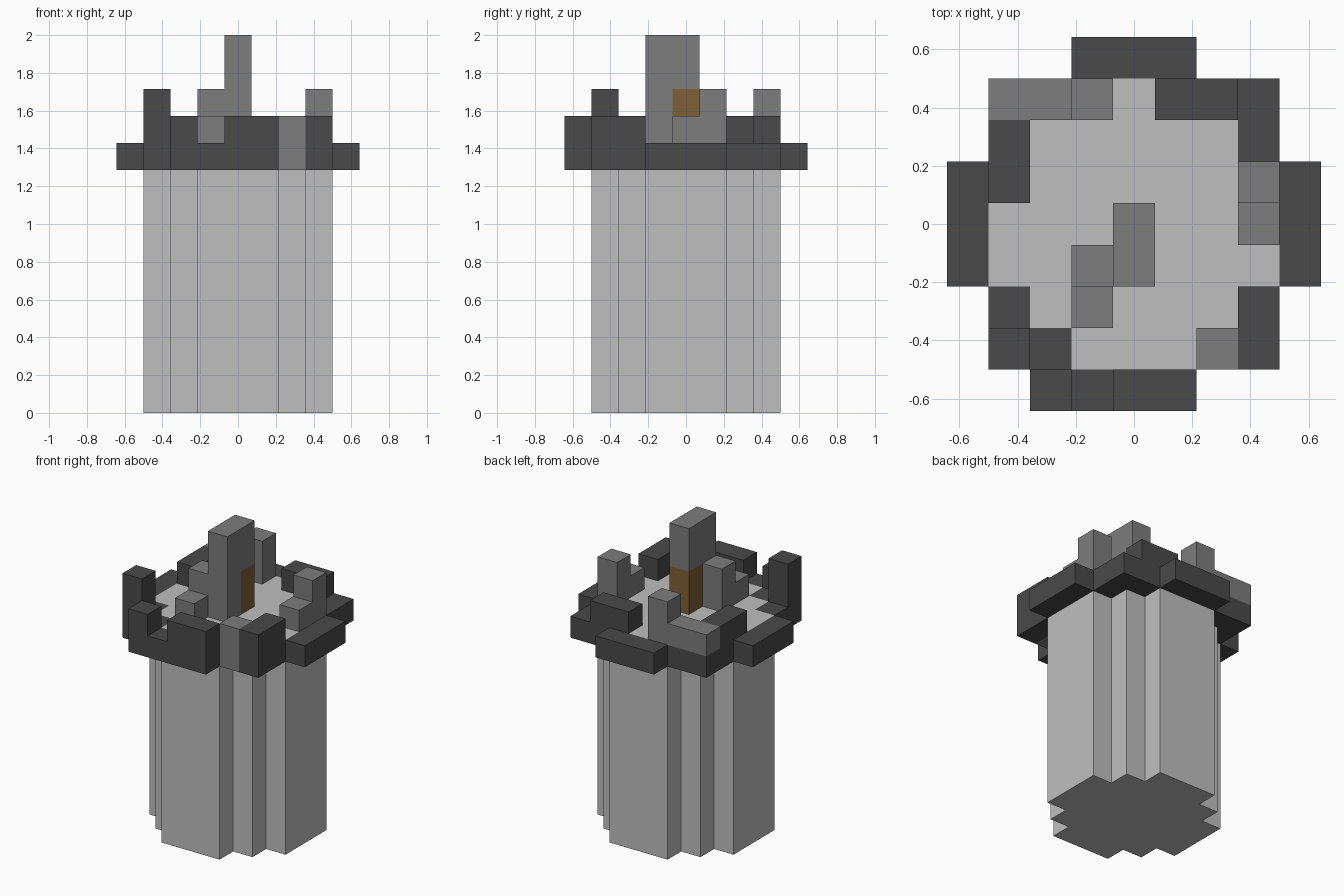
import bpy
import bmesh
from mathutils import Vector

cube = bpy.data.objects.get("Cube")
if cube:
    bpy.data.objects.remove(cube, do_unlink=True)

U = 1 / 7                            # edge of one block
ORIGIN = Vector((-4.5, -4.5, 0))     # corner of the block grid


def material(name, r, g, b):
    mat = bpy.data.materials.new(name)
    mat.use_nodes = True
    mat.diffuse_color = (r, g, b, 1)
    mat.node_tree.nodes["Principled BSDF"].inputs["Base Color"].default_value = (r, g, b, 1)
    return mat


light = material("light_stone", 0.52, 0.52, 0.52)
grey = material("grey_stone", 0.205, 0.205, 0.205)
dark = material("dark_stone", 0.067, 0.067, 0.067)
wood = material("brown_wood", 0.21, 0.115, 0.038)


def add_object(name, bm, mat):
    bmesh.ops.recalc_face_normals(bm, faces=bm.faces)
    mesh = bpy.data.meshes.new(name)
    bm.to_mesh(mesh)
    bm.free()
    mesh.materials.append(mat)
    obj = bpy.data.objects.new(name, mesh)
    bpy.context.collection.objects.link(obj)
    return obj


def block(name, mat, cell, size):
    """Box from its lowest grid cell and its size in blocks."""
    bm = bmesh.new()
    bmesh.ops.create_cube(bm, size=1)
    centre = Vector(cell) + Vector(size) / 2 + ORIGIN
    for v in bm.verts:
        v.co = (v.co * Vector(size) + centre) * U
    return add_object(name, bm, mat)


# Trunk: stepped round profile, one quarter turned four times
quarter = [(3.5, -1.5), (3.5, 1.5), (2.5, 1.5), (2.5, 2.5), (1.5, 2.5)]
bm = bmesh.new()
ring = []
for turn in range(4):
    ring += [bm.verts.new((x * U, y * U, 0)) for x, y in quarter]
    quarter = [(-y, x) for x, y in quarter]
base = bm.faces.new(ring)
top = bmesh.ops.extrude_face_region(bm, geom=[base], use_keep_orig=True)["geom"]
for v in top:
    if isinstance(v, bmesh.types.BMVert):
        v.co.z = 10 * U
add_object("tower_trunk", bm, light)

# Ledges that overhang the four sides
block("front_ledge", dark, (2, 0, 9), (4, 1, 1))
block("back_ledge", dark, (3, 8, 9), (3, 1, 1))
block("right_ledge", dark, (0, 3, 9), (1, 3, 1))
block("left_ledge", dark, (8, 3, 9), (1, 3, 1))

# Front battlements
block("front_right_merlon", dark, (2, 0, 10), (1, 1, 1))
block("front_left_merlon", dark, (4, 0, 10), (2, 1, 1))
block("front_left_corner", dark, (7, 1, 9), (1, 2, 2))
block("front_left_patch", grey, (6, 1, 9), (1, 1, 2))
block("front_right_post", dark, (1, 1, 9), (1, 1, 3))
block("front_right_inner_step", dark, (2, 1, 9), (1, 1, 1))
block("front_right_side_step", dark, (1, 2, 9), (1, 1, 1))

# Back battlements
block("back_right_base", dark, (1, 7, 9), (2, 1, 1))
block("back_right_cap", grey, (1, 7, 10), (2, 1, 1))
block("back_right_post", grey, (3, 7, 10), (1, 1, 2))
block("back_left_corner", dark, (7, 6, 9), (1, 2, 1))
block("back_left_base", dark, (6, 7, 9), (1, 1, 1))
block("back_left_merlon", dark, (5, 7, 10), (2, 1, 1))

# Side battlements
block("right_wall_base", dark, (1, 6, 9), (1, 1, 1))
block("right_wall", dark, (1, 5, 10), (1, 2, 1))
block("left_post", grey, (7, 5, 10), (1, 1, 2))
block("left_merlon", grey, (7, 4, 10), (1, 1, 1))

# Turret with its wooden door and side steps
block("turret_front", grey, (4, 3, 10), (1, 1, 4))
block("turret_back_top", grey, (4, 4, 12), (1, 1, 2))
block("turret_door", wood, (4, 4, 10), (1, 1, 2))
block("turret_upper_step", grey, (3, 3, 10), (1, 1, 2))
block("turret_lower_step", grey, (3, 2, 10), (1, 1, 1))
